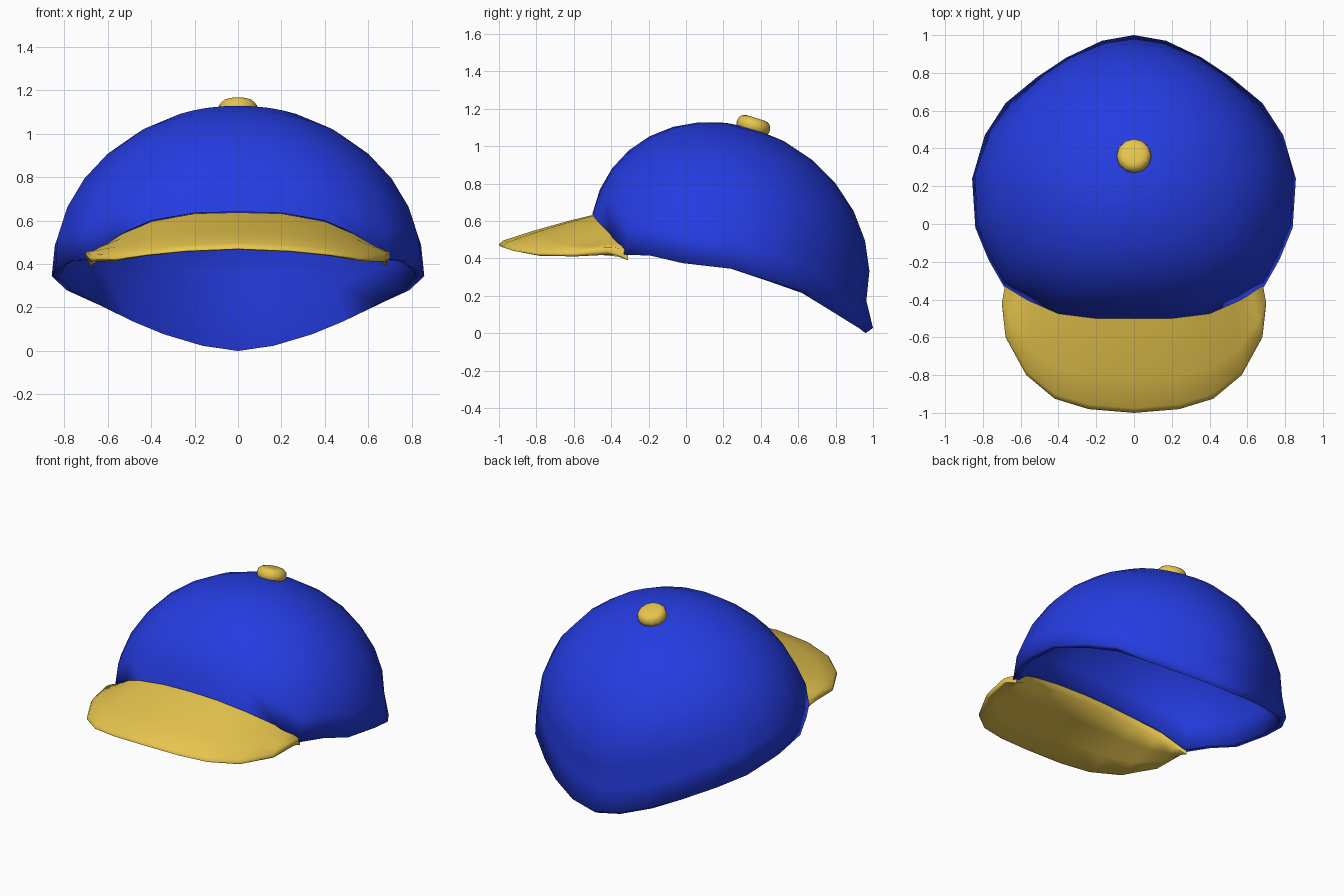
import bpy, bmesh
from math import sin, cos, acos, radians, hypot
from mathutils import Vector

if "Cube" in bpy.data.objects:
    bpy.data.objects.remove(bpy.data.objects["Cube"])


def material(name, rgb):
    m = bpy.data.materials.new(name)
    m.diffuse_color = (*rgb, 1)
    m.use_nodes = True
    m.node_tree.nodes["Principled BSDF"].inputs["Base Color"].default_value = m.diffuse_color
    return m


def mirrored(points):
    """Extend a half outline (starting on x = 0) to both sides, left to right."""
    pts = [Vector(p) for p in points]
    left = [Vector((-p.x, p.y, p.z)) for p in pts if p.x > 0]
    return left[::-1] + pts


def finish(bm, name, mat, angle):
    bmesh.ops.recalc_face_normals(bm, faces=bm.faces)
    me = bpy.data.meshes.new(name)
    bm.to_mesh(me)
    bm.free()
    ob = bpy.data.objects.new(name, me)
    bpy.context.collection.objects.link(ob)
    me.materials.append(mat)
    bpy.ops.object.select_all(action='DESELECT')
    bpy.context.view_layer.objects.active = ob
    ob.select_set(True)
    bpy.ops.object.shade_smooth_by_angle(angle=radians(angle))
    return ob


blue = material("blue_cloth", (0.018, 0.045, 0.75))
gold = material("gold_cloth", (0.80, 0.56, 0.075))

# Crown: elliptical meridians from a tilted pole down to the rim outline
rim = [(0, -.50, .64), (.20, -.50, .635), (.40, -.475, .60), (.56, -.405, .53),
       (.69, -.33, .42), (.77, -.19, .415), (.84, -.02, .375), (.857, .24, .345),
       (.79, .47, .28), (.68, .64, .23), (.51, .78, .155), (.36, .88, .10),
       (.17, .97, .05), (0, 1.0, .028)]
centre = Vector((0, .244, .417))
pole = Vector((0, .36, 1.095)) - centre
tilt = Vector((0, .3, 1))                     # normal of the crown's tilted equator
RINGS = 8

loop = [Vector(p) for p in rim]
loop += [Vector((-p.x, p.y, p.z)) for p in loop[-2:0:-1]]
bm = bmesh.new()
top = bm.verts.new(centre + pole)
inner_top = bm.verts.new(centre + pole * .95)
spokes = []
for r in loop:
    back = max(0, (r.y - .24) / .76)          # rim flares outward at the back
    d = r - centre
    d.x *= 1 - .12 * back
    d.y *= 1 - .12 * back
    end = acos(d.dot(tilt) / pole.dot(tilt))
    d = (d - pole * cos(end)) / sin(end)
    reach = hypot(d.x / .80, d.y / .735)      # round at the top, squarer at the rim
    pts = []
    for k in range(1, RINGS):
        t = k / RINGS
        spread = (1 + (reach - 1) * t * t) / reach
        pts.append(centre + pole * cos(end * t) + d * sin(end * t) * spread)
    # rim, folded lip, then the lining back up to the top
    inward = Vector((centre.x - r.x, centre.y - r.y, 0)).normalized()
    lip = r + inward * .04 - Vector((0, 0, .028 * back))
    lining = [centre + (p - centre) * .95 for p in reversed(pts)]
    spokes.append([bm.verts.new(p) for p in pts + [r, lip] + lining])
for i, a in enumerate(spokes):
    b = spokes[(i + 1) % len(spokes)]
    bm.faces.new((top, a[0], b[0]))
    for k in range(len(a) - 1):
        bm.faces.new((a[k], a[k + 1], b[k + 1], b[k]))
    bm.faces.new((a[-1], inner_top, b[-1]))
finish(bm, "crown", blue, 100)

# Brim: tapered slab lofted from the crown's front rim to a rounded outer edge
inner = mirrored([(0, -.48, .637), (.20, -.48, .632), (.39, -.455, .597),
                  (.53, -.40, .54), (.62, -.35, .485), (.68, -.31, .44)])
outer = mirrored([(0, -1.0, .485), (.24, -.98, .475), (.42, -.925, .457),
                  (.57, -.80, .435), (.68, -.60, .435), (.70, -.42, .455)])
bm = bmesh.new()
rows = []
for a, b in zip(inner, outer):
    upper, lower = [], []
    for t in (0, .3, .65, .95, 1):
        p = a.lerp(b, t) + Vector((0, 0, .03 * t * (1 - t)))
        half = .004 if t == 1 else .025 - .01 * t
        mid = p - Vector((0, 0, .025 - .013 * t))
        upper.append(mid + Vector((0, 0, half)))
        lower.append(mid - Vector((0, 0, half)))
    rows.append([bm.verts.new(p) for p in upper + lower[::-1]])
for a, b in zip(rows, rows[1:]):
    n = len(a)
    for k in range(n):
        bm.faces.new((a[k], a[(k + 1) % n], b[(k + 1) % n], b[k]))
bm.faces.new(rows[0])
bm.faces.new(rows[-1])
finish(bm, "brim", gold, 80)

# Top button: rounded disc following the slope of the crown
bpy.ops.mesh.primitive_cylinder_add(vertices=12, radius=.092, depth=.09,
                                    location=(0, .36, 1.108), rotation=(-.3, 0, 0))
button = bpy.context.object
button.name = "top_button"
button.data.materials.append(gold)
bpy.ops.object.shade_smooth()
bev = button.modifiers.new("rounding", 'BEVEL')
bev.width = .04
bev.segments = 3
bev.limit_method = 'ANGLE'
bev.angle_limit = radians(50)
